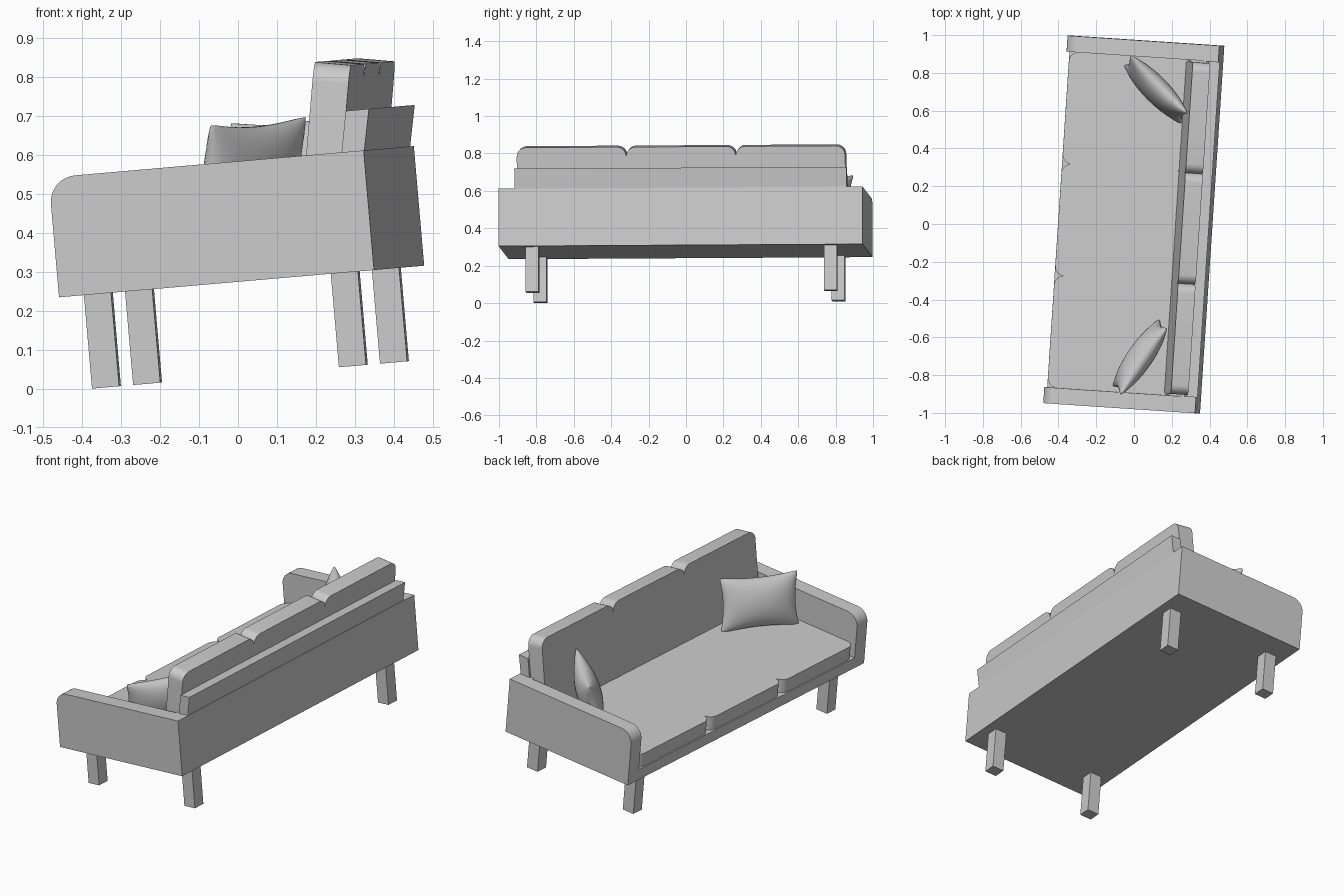
import bpy, bmesh, math
from mathutils import Vector, Matrix, Euler

if "Cube" in bpy.data.objects:
    bpy.data.objects.remove(bpy.data.objects["Cube"])

# The whole sofa is slightly tilted: local x = depth (back is +x), y = length, z = up
TILT = Euler((math.radians(0.33), math.radians(-4.93), math.radians(-3.82))).to_matrix().to_4x4()
X, Y, Z = Vector((1, 0, 0)), Vector((0, 1, 0)), Vector((0, 0, 1))


def finish(name, bm, smooth=None):
    bmesh.ops.recalc_face_normals(bm, faces=bm.faces)
    bm.transform(TILT)
    me = bpy.data.meshes.new(name)
    bm.to_mesh(me)
    bm.free()
    ob = bpy.data.objects.new(name, me)
    bpy.context.collection.objects.link(ob)
    if smooth:
        bpy.ops.object.select_all(action='DESELECT')
        ob.select_set(True)
        bpy.context.view_layer.objects.active = ob
        bpy.ops.object.shade_smooth_by_angle(angle=math.radians(smooth))
    return ob


def prism(name, pts, origin, a, b, extrude, smooth=None):
    """Extrude a 2D profile lying in the plane of axes a, b."""
    bm = bmesh.new()
    o = Vector(origin)
    low = [bm.verts.new(o + a * p + b * q) for p, q in pts]
    high = [bm.verts.new(v.co + extrude) for v in low]
    bm.faces.new(low)
    bm.faces.new(high)
    n = len(pts)
    for i in range(n):
        j = (i + 1) % n
        bm.faces.new((low[i], low[j], high[j], high[i]))
    return finish(name, bm, smooth)


def rounded(p0, q0, p1, q1, radii, seg=8):
    """Rectangle outline; radii in order (p1,q1), (p0,q1), (p0,q0), (p1,q0)."""
    out = []
    corners = [(p1, q1, -1, -1), (p0, q1, 1, -1), (p0, q0, 1, 1), (p1, q0, -1, 1)]
    for k, ((p, q, sp, sq), r) in enumerate(zip(corners, radii)):
        if r == 0:
            out.append((p, q))
            continue
        for i in range(seg + 1):
            t = math.pi / 2 * (k + i / seg)
            out.append((p + sp * r + r * math.cos(t), q + sq * r + r * math.sin(t)))
    return out


def box(name, x0, x1, y0, y1, z0, z1):
    return prism(name, rounded(x0, y0, x1, y1, (0, 0, 0, 0)), (0, 0, z0), X, Y, Z * (z1 - z0))


def pillow(name, centre, yaw, lean, a, h, t, n=20):
    """Stuffed pillow with bowed-in sides and pinched corners."""
    bm = bmesh.new()
    for side in (1, -1):
        g = [[None] * (n + 1) for _ in range(n + 1)]
        for i in range(n + 1):
            for j in range(n + 1):
                u = -math.cos(math.pi * i / n)
                v = -math.cos(math.pi * j / n)
                x = a * u * (1 - 0.10 * (1 - v * v)) * (1 - 0.03 * u ** 8 * v ** 8)
                z = h * v * (1 - 0.13 * (1 - u * u)) * (1 - 0.03 * u ** 8 * v ** 8)
                y = side * t * (max(0, (1 - u * u) * (1 - v * v))) ** 0.5
                g[i][j] = bm.verts.new((x, y, z))
        for i in range(n):
            for j in range(n):
                bm.faces.new((g[i][j], g[i + 1][j], g[i + 1][j + 1], g[i][j + 1]))
    bmesh.ops.remove_doubles(bm, verts=bm.verts, dist=1e-5)
    bm.transform(Matrix.Translation(centre) @ Matrix.Rotation(math.radians(yaw), 4, 'Z')
                 @ Matrix.Rotation(math.radians(lean), 4, 'X'))
    return finish(name, bm, 120)


FRONT, BACK, HALF, INNER = -0.374, 0.44, 0.975, 0.89
BASE, ARM_TOP, SEAT_Z = 0.2735, 0.582, 0.335

# Base platform and back panel between the arms
box("base", FRONT, BACK, -INNER, INNER, BASE, SEAT_Z)
box("back_panel", 0.36, BACK, -INNER, INNER, SEAT_Z, ARM_TOP)

# Arms with a rounded upper front corner
for label, y in (("left", -HALF), ("right", INNER)):
    prism(label + "_arm", rounded(FRONT, BASE, BACK, ARM_TOP, (0, 0.068, 0, 0)),
          (0, y, 0), X, Z, Y * (HALF - INNER), 30)

# Leaning upper back frame
prism("back_frame", [(0.36, 0.49), (0.418, 0.49), (0.457, 0.687), (0.397, 0.687)],
      (0, -INNER, 0), X, Z, Y * 2 * INNER)

# Legs
for lx, x in (("front", -0.319), ("back", 0.319)):
    for ly, y in (("left", -0.834), ("right", 0.764)):
        box(lx + "_" + ly + "_leg", x, x + 0.07, y, y + 0.07, 0.0325, BASE)

# Three seat cushions and three reclined back cushions
recline = math.radians(9.8)
up = Vector((math.sin(recline), 0, math.cos(recline)))
thick = Vector((math.cos(recline), 0, -math.sin(recline))) * 0.093
sw, bw = 2 * INNER / 3, 2 * 0.88 / 3
for i in (-1, 0, 1):
    prism("seat_cushion_%d" % (i + 2),
          rounded(-0.367, (i - 0.5) * sw, 0.30, (i + 0.5) * sw, (0.05,) * 4),
          (0, 0, SEAT_Z), X, Y, Z * 0.077, 30)
    prism("back_cushion_%d" % (i + 2),
          rounded((i - 0.5) * bw, -0.415, (i + 0.5) * bw, 0, (0.05, 0.05, 0, 0)),
          (0.326, 0, 0.819), Y, up, thick, 30)

# Loose pillows leaning in the corners
pillow("right_pillow", (0.115, 0.722, 0.542), -41.7, -16, 0.22, 0.148, 0.065)
pillow("left_pillow", (0.125, -0.698, 0.542), 59, 16, 0.22, 0.148, 0.065)
